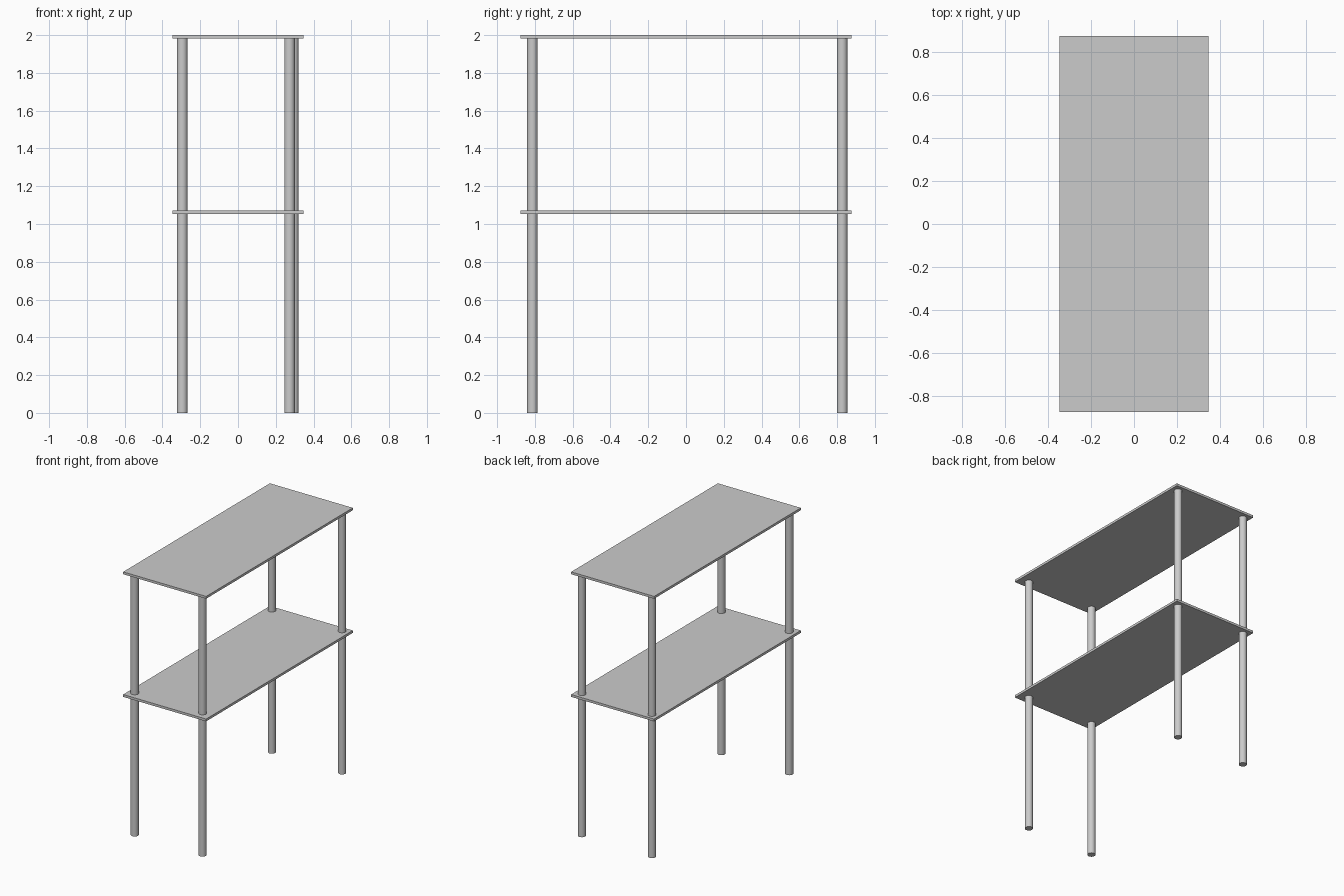
import bpy

if "Cube" in bpy.data.objects:
    bpy.data.objects.remove(bpy.data.objects["Cube"])

SHELF_X, SHELF_Y, SHELF_T = 0.694, 1.754, 0.018
LEG_R = 0.028


def board(name, z_mid):
    bpy.ops.mesh.primitive_cube_add(size=1, location=(0, 0, z_mid))
    ob = bpy.context.object
    ob.name = name
    ob.scale = (SHELF_X, SHELF_Y, SHELF_T)
    bpy.ops.object.transform_apply(location=False, rotation=False, scale=True)


def leg(name, x, y):
    height = 2 - SHELF_T
    bpy.ops.mesh.primitive_cylinder_add(vertices=32, radius=LEG_R, depth=height,
                                        location=(x, y, height / 2))
    bpy.context.object.name = name
    bpy.ops.object.shade_smooth_by_angle()


# Two thin shelves
board("top_shelf", 2 - SHELF_T / 2)
board("middle_shelf", 1.063)

# Four round legs running through the middle shelf; front right sits slightly inward
leg("front_left_leg", -0.295, -0.813)
leg("front_right_leg", 0.273, -0.813)
leg("back_left_leg", -0.295, 0.827)
leg("back_right_leg", 0.293, 0.827)
